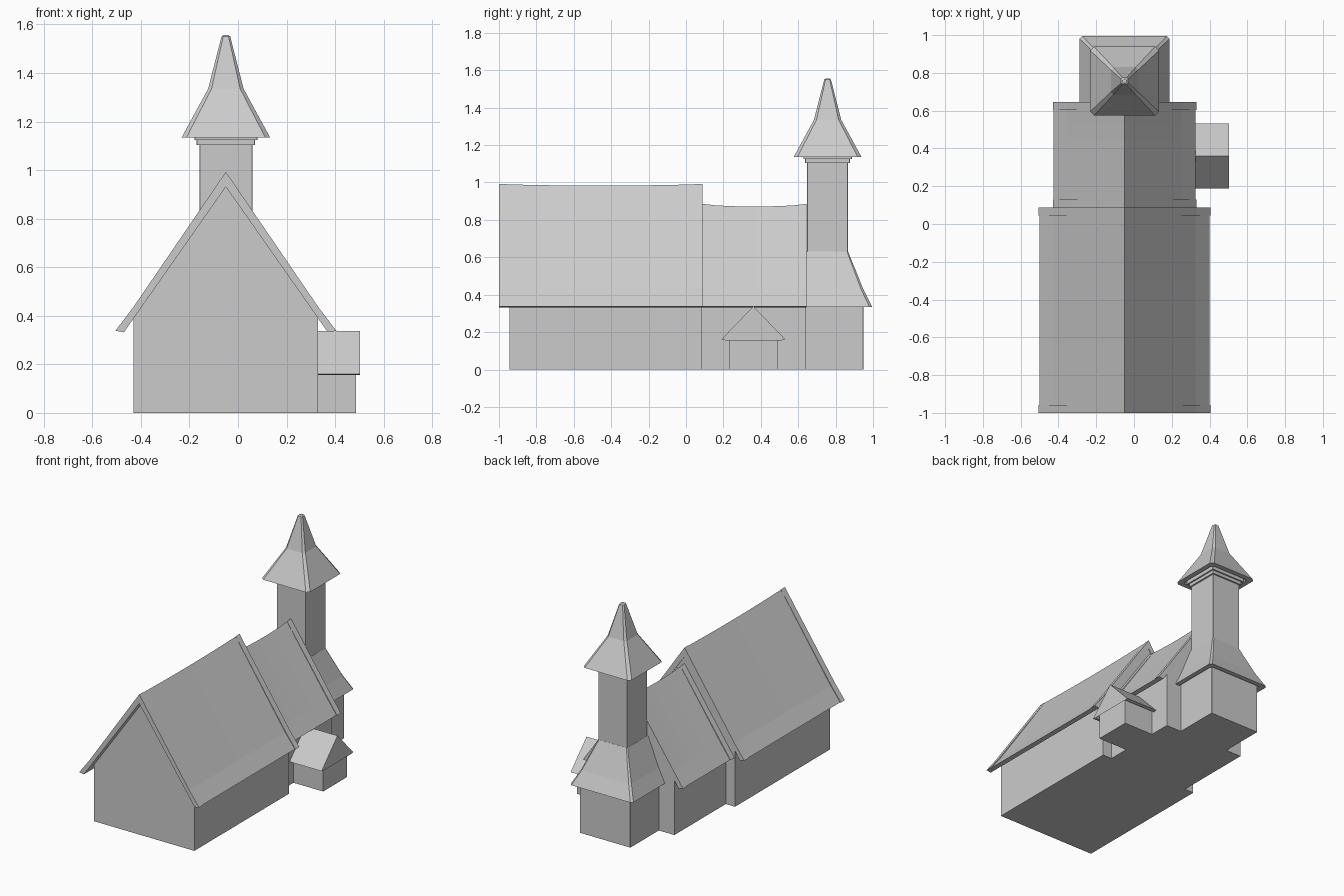
import bpy, bmesh

if "Cube" in bpy.data.objects:
    bpy.data.objects.remove(bpy.data.objects["Cube"])

CX = -0.05      # centre line of the church
TY = 0.757      # centre of the tower


def loft(name, rings):
    """Skin a list of equal-length point rings and cap both ends."""
    bm = bmesh.new()
    vs = [[bm.verts.new(p) for p in r] for r in rings]
    n = len(vs[0])
    for a, b in zip(vs, vs[1:]):
        for i in range(n):
            j = (i + 1) % n
            bm.faces.new((a[i], a[j], b[j], b[i]))
    caps = [bm.faces.new(vs[0]), bm.faces.new(vs[-1])]
    bmesh.ops.triangulate(bm, faces=caps)
    bmesh.ops.recalc_face_normals(bm, faces=bm.faces)
    me = bpy.data.meshes.new(name)
    bm.to_mesh(me)
    bm.free()
    ob = bpy.data.objects.new(name, me)
    bpy.context.collection.objects.link(ob)
    return ob


def gable_walls(name, half, eave, ridge, y0, y1):
    prof = [(-half, 0), (half, 0), (half, eave), (0, ridge), (-half, eave)]
    return loft(name, [[(CX + x, y, z) for x, z in prof] for y in (y0, y1)])


def gable_roof(name, half, knee, ridge, y0, y1, sag):
    """Thick roof with a slight kick at the eaves, sagging ridge, raised end strips."""
    kx, kz = knee
    ym = (y0 + y1) / 2
    e = 0.042
    stations = [(y0, 1), (y0 + e, 1), (y0 + e, 0)]
    stations += [(y0 + e + (y1 - y0 - 2 * e) * t / 6, 0) for t in range(1, 6)]
    stations += [(y1 - e, 0), (y1 - e, 1), (y1, 1)]
    rings = []
    for y, edge in stations:
        k = 1 - ((y - ym) / ((y1 - y0) / 2)) ** 2
        d = 0.0 if edge else 0.005
        top, s = ridge - sag * k - d * 0.4, half - d
        right = [(kx - d, kz - d * 0.4), (s, 0.338), (half - 0.035, 0.332)]
        prof = [(0, top)] + right + [(0, ridge - 0.062)]
        prof += [(-x, z) for x, z in reversed(right)]
        rings.append([(CX + x, y, z) for x, z in prof])
    return loft(name, rings)


def square_ring(h, z, c=0.0, front=None):
    """Square around the tower axis with cut corners; front fixes the -y side."""
    c = max(c, 0.002)
    pts = [(h, h - c), (h - c, h), (c - h, h), (-h, h - c),
           (-h, c - h), (c - h, -h), (h - c, -h), (h, c - h)]
    out = []
    for x, y in pts:
        yy = TY + y
        if front is not None and y < 0:
            yy = front + (0.002 if abs(x) == h else 0)
        out.append((CX + x, yy, z))
    return out


# nave and choir
gable_walls("nave_walls", 0.38, 0.41, 0.945, -0.945, 0.083)
gable_roof("nave_roof", 0.455, (0.38, 0.437), 0.993, -1.0, 0.088, 0.008)
gable_walls("choir_walls", 0.31, 0.405, 0.835, 0.08, 0.64)
gable_roof("choir_roof", 0.38, (0.31, 0.437), 0.885, 0.088, 0.645, 0.012)

# tower base, shaft and flared skirt roof
loft("tower_base", [square_ring(0.192, z, 0, 0.63) for z in (0, 0.37)])
loft("tower_shaft", [square_ring(0.109, z) for z in (0.36, 1.17)])
loft("tower_skirt_roof", [square_ring(h, z, c, 0.635) for h, z, c in (
    (0.17, 0.39, 0.01), (0.205, 0.335, 0.012), (0.238, 0.335, 0.014),
    (0.19, 0.432, 0.012), (0.11, 0.63, 0.006))])

# collar and spire
loft("tower_collar", [square_ring(h, z) for h, z in (
    (0.12, 1.103), (0.12, 1.125), (0.13, 1.125), (0.13, 1.17))])
loft("spire", [square_ring(h, z, c) for h, z, c in (
    (0.10, 1.20, 0.01), (0.148, 1.135, 0.014), (0.182, 1.135, 0.02),
    (0.073, 1.335, 0.014), (0.018, 1.55, 0.007), (0.01, 1.556, 0.004))])

# side porch
PY = 0.36
body = [(-0.13, 0), (0.13, 0), (0.13, 0.182), (0, 0.322), (-0.13, 0.182)]
loft("porch_walls", [[(x, PY + y, z) for y, z in body] for x in (0.25, 0.485)])
slab = [(0, 0.338), (0.172, 0.160), (0.15, 0.156), (0, 0.312),
        (-0.15, 0.156), (-0.172, 0.160)]
loft("porch_roof", [[(x, PY + y, z) for y, z in slab] for x in (0.25, 0.503)])
